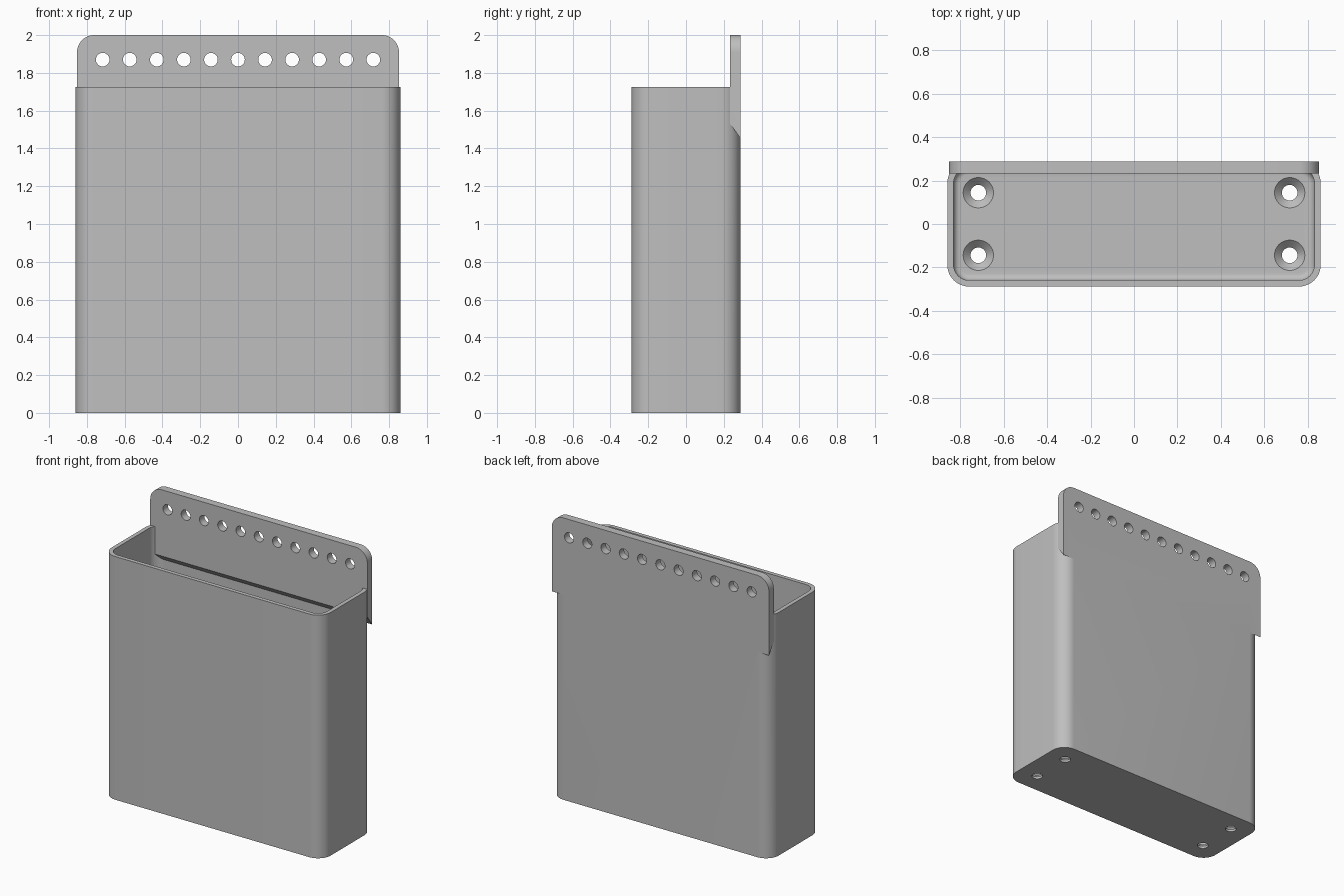
import bpy
import bmesh
from math import pi, sin, cos, radians

cube = bpy.data.objects.get("Cube")
if cube:
    bpy.data.objects.remove(cube, do_unlink=True)

W, D, H = 0.86, 0.288, 1.725      # half width, half depth, box height
WALL, FLOOR, FILLET = 0.029, 0.05, 0.03
PLATE_W, PLATE_FRONT, TOP = 0.852, 0.233, 2.0

grey = bpy.data.materials.new("plain grey")
grey.use_nodes = True
grey.diffuse_color = (0.52, 0.52, 0.52, 1)
grey.node_tree.nodes["Principled BSDF"].inputs["Base Color"].default_value = (0.52, 0.52, 0.52, 1)


def arc(cx, cy, r, start, end, n=12):
    """Points along a circular arc, angles in degrees."""
    steps = [radians(start + (end - start) * i / n) for i in range(n + 1)]
    return [(cx + r * cos(a), cy + r * sin(a)) for a in steps]


def rounded_rect(w, d, r):
    pts = []
    for i, (sx, sy) in enumerate([(1, 1), (-1, 1), (-1, -1), (1, -1)]):
        pts += arc(sx * (w - r), sy * (d - r), r, i * 90, i * 90 + 90)
    return pts


def loft(name, loops):
    """Skin a stack of equal-length loops and cap both ends."""
    bm = bmesh.new()
    rings = [[bm.verts.new(p) for p in loop] for loop in loops]
    n = len(rings[0])
    for a, b in zip(rings, rings[1:]):
        for i in range(n):
            j = (i + 1) % n
            bm.faces.new((a[i], a[j], b[j], b[i]))
    bm.faces.new(rings[0][::-1])
    bm.faces.new(rings[-1])
    bmesh.ops.recalc_face_normals(bm, faces=bm.faces)
    mesh = bpy.data.meshes.new(name)
    bm.to_mesh(mesh)
    bm.free()
    mesh.materials.append(grey)
    ob = bpy.data.objects.new(name, mesh)
    bpy.context.collection.objects.link(ob)
    return ob


def lathe(name, profile, centers, axis, n=32):
    """One round cutter per centre, from (radius, height) pairs."""
    cutters = []
    for cx, cy in centers:
        loops = []
        for r, h in profile:
            ring = [(cx + r * cos(2 * pi * i / n), cy + r * sin(2 * pi * i / n)) for i in range(n)]
            loops.append([(u, v, h) if axis == "z" else (u, h, v) for u, v in ring])
        cutters.append(loft(name, loops))
    return cutters


def combine(target, others, operation):
    """Apply booleans one by one and remove the helper objects."""
    bpy.context.view_layer.objects.active = target
    for other in others:
        mod = target.modifiers.new("cut", "BOOLEAN")
        mod.operation, mod.solver, mod.object = operation, "EXACT", other
        bpy.ops.object.modifier_apply(modifier=mod.name)
        bpy.data.objects.remove(other, do_unlink=True)


# Open box: outer wall, rim, inner wall, then a fillet down to the floor
def level(inset, z, r):
    return [(x, y, z) for x, y in rounded_rect(W - inset, D - inset, r)]


loops = [level(0, 0, 0.1), level(0, H, 0.1), level(WALL, H, 0.071)]
for k in range(7):
    a = k / 6 * pi / 2
    inset = FILLET * (1 - cos(a))
    loops.append(level(WALL + inset, FLOOR + FILLET * (1 - sin(a)), 0.071 - inset))
box = loft("holder_box", loops)

# Countersunk screw holes in the floor
screws = [(sx * 0.717, sy * 0.144) for sx in (-1, 1) for sy in (-1, 1)]
combine(box, lathe("screw_cutter", [(0.036, -0.1), (0.036, 0.016), (0.07, FLOOR), (0.07, FLOOR + 0.05)],
                   screws, "z"), "DIFFERENCE")


# Back hanging plate with rounded top corners and a sloped lower edge
def plate_loop(y, bottom):
    r = 0.09
    outline = [(-PLATE_W, bottom), (PLATE_W, bottom)]
    outline += arc(PLATE_W - r, TOP - r, r, 0, 90) + arc(r - PLATE_W, TOP - r, r, 90, 180)
    return [(x, y, z) for x, z in outline]


plate = loft("hanging_plate", [plate_loop(PLATE_FRONT, 1.53), plate_loop(D, 1.455)])

# Row of eleven round holes
holes = [(0.1433 * i, 1.87) for i in range(-5, 6)]
combine(plate, lathe("hole_cutter", [(0.036, 0.1), (0.036, 0.4)], holes, "y"), "DIFFERENCE")

# Join into one solid and smooth the rounded areas
combine(box, [plate], "UNION")
bpy.ops.object.select_all(action="DESELECT")
box.select_set(True)
bpy.context.view_layer.objects.active = box
bpy.ops.object.shade_smooth_by_angle(angle=radians(30))
